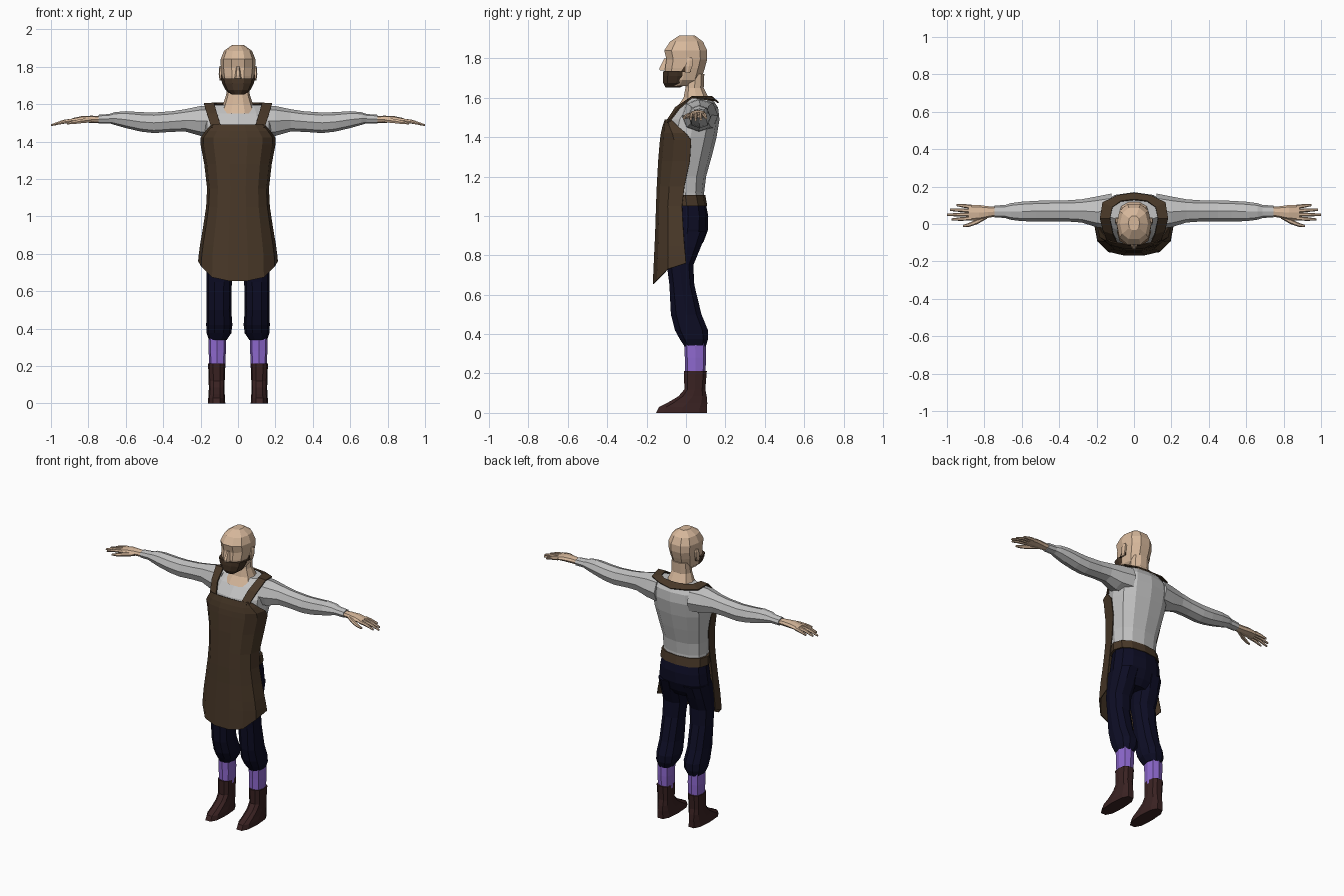
import bpy, bmesh, math
from mathutils import Vector


def material(name, rgb):
    m = bpy.data.materials.new(name)
    m.diffuse_color = (*rgb, 1)
    return m


SKIN = material("skin", (0.68, 0.48, 0.33))
SHIRT = material("light grey cloth", (0.54, 0.54, 0.54))
LEATHER = material("brown leather", (0.065, 0.039, 0.021))
HAIR = material("dark brown hair", (0.06, 0.035, 0.02))
NAVY = material("navy cloth", (0.004, 0.004, 0.018))
PURPLE = material("purple wool", (0.27, 0.14, 0.62))
BOOT = material("dark boot leather", (0.042, 0.016, 0.016))


def grid(name, rows, mat, closed=True, mirror=False, thick=0):
    """Skin rows of points; closed rows become capped tubes."""
    bm = bmesh.new()
    vs = [[bm.verts.new(p) for p in r] for r in rows]
    n = len(rows[0])
    for a, b in zip(vs, vs[1:]):
        for i in range(n if closed else n - 1):
            j = (i + 1) % n
            bm.faces.new((a[i], a[j], b[j], b[i]))
    if closed:
        bm.faces.new(vs[0])
        bm.faces.new(vs[-1])
    bmesh.ops.recalc_face_normals(bm, faces=bm.faces)
    me = bpy.data.meshes.new(name)
    bm.to_mesh(me)
    bm.free()
    me.materials.append(mat)
    ob = bpy.data.objects.new(name, me)
    bpy.context.collection.objects.link(ob)
    if mirror:
        ob.modifiers.new("mirror", 'MIRROR')
    if thick:
        s = ob.modifiers.new("thickness", 'SOLIDIFY')
        s.thickness = thick
        s.offset = 0
    return ob


def oval(n, p):
    out = []
    for i in range(n):
        a = 2 * math.pi * i / n
        c, s = math.cos(a), math.sin(a)
        out.append((math.copysign(abs(c) ** p, c), math.copysign(abs(s) ** p, s)))
    return out


def upright(name, rings, mat, cx=0, n=12, p=0.85, mirror=False):
    """Rings: height, half width, front y, back y (, centre x)."""
    rows = []
    for z, hw, yf, yb, *c in rings:
        x0 = c[0] if c else cx
        rows.append([(x0 + hw * u, (yf + yb) / 2 + (yb - yf) / 2 * v, z) for u, v in oval(n, p)])
    return grid(name, rows, mat, mirror=mirror)


def sideways(name, rings, mat, n=8, p=0.9):
    """Rings: x, centre y, centre z, radius y, radius z; mirrored."""
    rows = [[(x, y + ry * u, z + rz * v) for u, v in oval(n, p)] for x, y, z, ry, rz in rings]
    return grid(name, rows, mat, mirror=True)


# Head
upright("head", [(1.66, .05, -.10, .03), (1.69, .074, -.113, .08), (1.75, .087, -.110, .10),
                 (1.795, .092, -.104, .112), (1.84, .093, -.115, .112),
                 (1.885, .075, -.085, .09), (1.917, .03, -.035, .045)], SKIN, n=10)
upright("neck", [(1.55, .10, -.05, .13), (1.60, .08, -.015, .118), (1.65, .063, -.005, .092),
                 (1.72, .06, 0, .095)], SKIN, n=10)
upright("beard", [(1.652, .035, -.105, -.03), (1.675, .066, -.119, .02),
                  (1.71, .084, -.121, .035), (1.737, .091, -.118, .03)], HAIR, n=10)
upright("nose", [(1.738, .019, -.136, -.08), (1.752, .016, -.138, -.08),
                 (1.80, .009, -.112, -.08)], SKIN, n=6)
upright("ear", [(1.725, .006, -.005, .02), (1.76, .011, -.005, .035), (1.79, .01, 0, .038),
                (1.805, .005, .008, .03)], SKIN, cx=.092, n=6, mirror=True)
upright("sideburn", [(1.73, .006, -.03, .03), (1.758, .005, -.012, .028)], HAIR, cx=.087,
        n=6, mirror=True)

# Shirt
upright("shirt_body", [(1.06, .148, -.09, .095), (1.12, .146, -.10, .092), (1.2, .15, -.115, .102),
                       (1.3, .168, -.12, .13), (1.4, .184, -.11, .155), (1.49, .188, -.09, .17),
                       (1.55, .178, -.04, .163), (1.595, .145, .012, .132)], SHIRT)
sideways("sleeve", [(.12, .068, 1.51, .095, .085), (.2, .065, 1.51, .082, .08),
                    (.28, .07, 1.513, .062, .06), (.35, .07, 1.507, .057, .055),
                    (.45, .07, 1.50, .056, .055), (.52, .069, 1.505, .055, .052),
                    (.60, .067, 1.517, .052, .045), (.66, .067, 1.523, .044, .034),
                    (.69, .067, 1.522, .034, .024)], SHIRT)
sideways("cuff", [(.675, .067, 1.522, .035, .026), (.745, .067, 1.519, .032, .024)], SHIRT)

# Hands
sideways("palm", [(.73, .067, 1.518, .025, .018), (.78, .064, 1.519, .031, .019),
                  (.83, .061, 1.519, .041, .018), (.885, .061, 1.512, .042, .013)], SKIN)
for finger, y0, y1, tip in (("index", .03, .024, .975), ("middle", .051, .049, 1.0),
                            ("ring", .072, .076, .985), ("little", .092, .102, .95)):
    k = tip - .87
    sideways(finger + "_finger", [(.87, y0, 1.514, .011, .012), (.87 + k * .5, (y0 + y1) / 2, 1.507, .010, .010),
                                  (tip, y1, 1.514 - k * .21, .006, .006)], SKIN, n=6)
sideways("thumb", [(.785, .045, 1.515, .016, .014), (.84, .012, 1.509, .014, .013),
                   (.88, -.004, 1.502, .011, .010), (.915, -.011, 1.497, .006, .006)], SKIN, n=6)

# Apron: height, half width, front y, side edge y, rise of the hem at the sides
cols = [(-1, 1), (-.92, .45), (-.65, .12), (-.25, 0), (.25, 0), (.65, .12), (.92, .45), (1, 1)]
apron = [(1.49, .14, -.105, -.075, 0), (1.455, .172, -.117, -.042, 0), (1.42, .198, -.125, .0, 0),
         (1.385, .198, -.13, .026, 0), (1.28, .178, -.139, .02, 0), (1.15, .163, -.146, -.008, 0),
         (1.05, .168, -.15, -.02, 0), (.95, .183, -.153, -.015, 0), (.85, .2, -.157, -.008, 0),
         (.79, .208, -.16, -.002, 0), (.655, .211, -.166, 0, .105)]
grid("apron", [[(hw * f, yf + (ye - yf) * t, z + rise * f ** 4) for f, t in cols]
               for z, hw, yf, ye, rise in apron], LEATHER, closed=False, thick=.005)

# Straps over the shoulders, joined behind the neck
strap = [((.088, -.105, 1.47), (.142, -.088, 1.475)), ((.112, -.052, 1.55), (.165, -.035, 1.545)),
         ((.128, .03, 1.604), (.182, .03, 1.602)), ((.115, .09, 1.605), (.168, .115, 1.59)),
         ((.07, .122, 1.605), (.09, .152, 1.585)), ((0, .13, 1.605), (0, .165, 1.575))]
grid("strap", strap, LEATHER, closed=False, mirror=True, thick=.008)
upright("waist_tie", [(1.05, .164, -.10, .108), (1.105, .16, -.105, .098)], LEATHER)

# Trousers
upright("trouser_seat", [(1.065, .15, -.08, .10), (1.0, .16, -.09, .113), (.93, .168, -.095, .112),
                         (.87, .165, -.095, .09), (.83, .13, -.08, .06)], NAVY)
upright("trouser_leg", [(.92, .08, -.09, .108, .086), (.84, .078, -.098, .078, .091),
                        (.75, .073, -.10, .04, .096), (.65, .068, -.087, .045, .101),
                        (.5, .066, -.08, .082, .102), (.42, .070, -.06, .115, .10),
                        (.375, .066, -.035, .115, .102), (.338, .047, -.01, .103, .108)],
        NAVY, n=10, mirror=True)

# Socks and boots
upright("sock", [(.36, .046, -.01, .102), (.28, .046, -.006, .102), (.19, .043, -.004, .098)],
        PURPLE, cx=.111, n=8, p=.75, mirror=True)
upright("boot", [(.212, .046, -.013, .108), (.12, .043, -.01, .1), (.085, .042, -.04, .108),
                 (.05, .043, -.10, .112), (.03, .045, -.142, .112), (0, .046, -.157, .112)],
        BOOT, cx=.114, n=10, p=.75, mirror=True)
